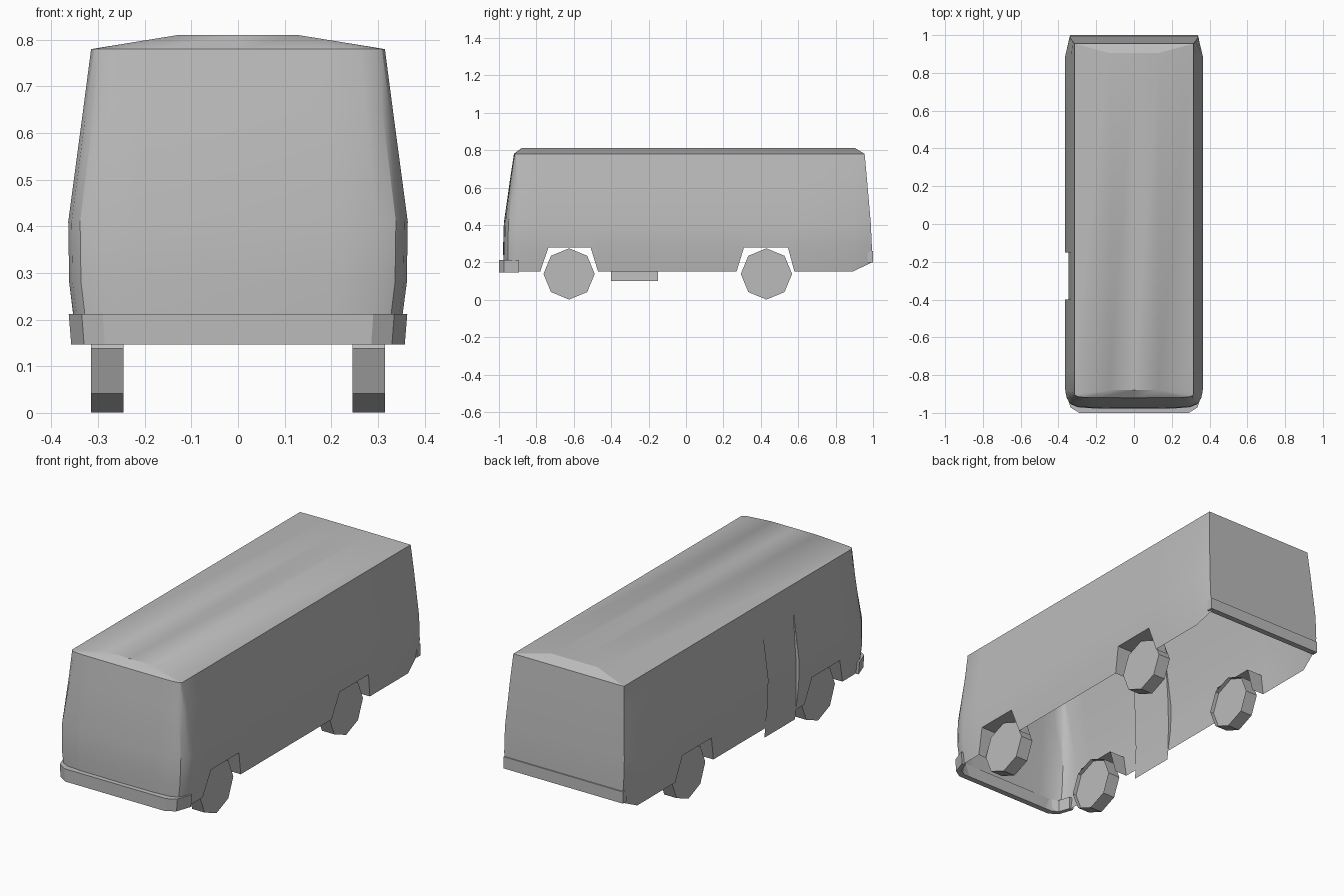
import bpy, bmesh, math

if "Cube" in bpy.data.objects:
    bpy.data.objects.remove(bpy.data.objects["Cube"])

paint = bpy.data.materials.new("plain_grey")
paint.diffuse_color = (0.5, 0.5, 0.5, 1)
paint.use_nodes = True
paint.node_tree.nodes["Principled BSDF"].inputs["Base Color"].default_value = paint.diffuse_color


def finish(name, bm, angle=30):
    bmesh.ops.remove_doubles(bm, verts=bm.verts, dist=1e-5)
    me = bpy.data.meshes.new(name)
    bm.to_mesh(me)
    bm.free()
    me.materials.append(paint)
    ob = bpy.data.objects.new(name, me)
    bpy.context.collection.objects.link(ob)
    bpy.ops.object.select_all(action='DESELECT')
    ob.select_set(True)
    bpy.context.view_layer.objects.active = ob
    if angle:
        bpy.ops.object.shade_smooth_by_angle(angle=math.radians(angle))
    return ob


def face(bm, pts, flip=False):
    vs = [bm.verts.new(p) for p in pts]
    bm.faces.new(vs[::-1] if flip else vs)


# Body levels: z, half width, rear half width, front y, rear y, corner depth
LEVELS = [
    (0.15, 0.345, 0.325, -0.975, 0.995, 1.0),
    (0.28, 0.362, 0.340, -0.978, 0.994, 1.0),
    (0.41, 0.364, 0.340, -0.974, 0.988, 1.0),
    (0.65, 0.332, 0.325, -0.940, 0.967, 0.55),
    (0.78, 0.315, 0.315, -0.920, 0.955, 0.2),
]
ARCHES = [(-0.78, -0.735, -0.51, -0.47), (0.27, 0.31, 0.545, 0.58)]
DOOR = (-0.40, -0.15)
STATIONS = [*ARCHES[0], *DOOR, *ARCHES[1], 0.89]
FRONT = [(0, 0), (0.6, 0.002), (0.82, 0.008), (0.93, 0.025), (0.98, 0.055), (1, 0.095)]


def outline(level):
    z, w, wr, yf, yb, c = level
    pts = [(w * f, yf + d * c, z) for f, d in FRONT]
    pts += [(w, y, z) for y in STATIONS]
    zr = 0.2 if z == 0.15 else z          # the tail sweeps up underneath
    return pts + [(wr, yb, zr), (0, yb, zr)]


# Body shell, open underneath
bm = bmesh.new()
rings = [outline(l) for l in LEVELS]
first = len(FRONT)
for s in (1, -1):
    side = lambda pts: [(s * x, y, z) for x, y, z in pts]
    for r in range(len(rings) - 1):
        lo, hi = rings[r], rings[r + 1]
        for i in range(len(lo) - 1):
            y0, y1 = lo[i][1], lo[i + 1][1]
            quad = [lo[i], lo[i + 1], hi[i + 1], hi[i]]
            on_side = first <= i < first + len(STATIONS) - 1
            if on_side and s < 0 and r < 3 and (y0, y1) == DOOR:
                continue
            if on_side and r == 0:
                if any((y0, y1) == a[1:3] for a in ARCHES):
                    continue
                if any((y0, y1) == a[:2] for a in ARCHES):
                    quad.pop(1)
                elif any((y0, y1) == a[2:] for a in ARCHES):
                    quad.pop(0)
            face(bm, side(quad), s < 0)
    # Crowned roof
    top = rings[-1]
    cf, cb = (0.13, -0.88, 0.81), (0.13, 0.905, 0.81)
    mf, mb = (0, -0.88, 0.81), (0, 0.905, 0.81)
    k = first - 1
    face(bm, side(top[k:-1] + [cb, cf]), s < 0)
    for i in range(1, k):
        face(bm, side([top[i], top[i + 1], cf]), s < 0)
    face(bm, side([top[0], top[1], cf, mf]), s < 0)
    face(bm, side([top[-2], top[-1], mb, cb]), s < 0)
    face(bm, side([mf, cf, cb, mb]), s < 0)
finish("body", bm)

# Wheel arch linings
bm = bmesh.new()
for s in (1, -1):
    for a, b, c, d in ARCHES:
        rim = [(0.345, a, 0.15), (0.362, b, 0.28), (0.362, c, 0.28), (0.345, d, 0.15)]
        for p, q in zip(rim, rim[1:]):
            face(bm, [(s * p[0], *p[1:]), (s * q[0], *q[1:]),
                      (s * 0.275, *q[1:]), (s * 0.275, *p[1:])], s < 0)
finish("arch_linings", bm, 0)

# Recessed door on the left, hanging below the sill: z, panel x, body x
ROWS = [(0.10, 0.341, 0.341), (0.15, 0.346, 0.345), (0.28, 0.347, 0.362),
        (0.41, 0.346, 0.364), (0.55, 0.337, 0.345), (0.65, 0.332, 0.332)]
bm = bmesh.new()
f, b = DOOR
for (z0, d0, w0), (z1, d1, w1) in zip(ROWS, ROWS[1:]):
    face(bm, [(-d0, b, z0), (-d0, f, z0), (-d1, f, z1), (-d1, b, z1)])
    if z0 > 0.12:
        face(bm, [(-w0, f, z0), (-w1, f, z1), (-d1, f, z1), (-d0, f, z0)])
        face(bm, [(-d0, b, z0), (-d1, b, z1), (-w1, b, z1), (-w0, b, z0)])
finish("side_door", bm)

# Front bumper, a wrapped band
bm = bmesh.new()
half_out = [(0.29, -1.0), (0.335, -0.972), (0.363, -0.893)]
half_in = [(0.28, -0.97), (0.315, -0.95), (0.335, -0.893)]
loop = lambda h: [(-x, y) for x, y in h[::-1]] + h
out, inn = loop(half_out), loop(half_in)
for i in range(len(out) - 1):
    corners = []
    for j in (i, i + 1):
        (ox, oy), (ix, iy) = out[j], inn[j]
        corners.append([(ox * 0.985, oy, 0.147), (ox, oy, 0.212),
                        (ix, iy, 0.212), (ix, iy, 0.147)])
    p, q = corners
    for k in range(4):
        n = (k + 1) % 4
        face(bm, [p[k], q[k], q[n], p[n]])
    if i == 0:
        face(bm, p)
    if i == len(out) - 2:
        face(bm, q, True)
finish("front_bumper", bm, 0)

# Rear bumper strip
bm = bmesh.new()
bmesh.ops.create_cube(bm, size=1)
for v in bm.verts:
    v.co.x *= 0.68
    v.co.y = 0.985 + v.co.y * 0.03
    v.co.z = 0.23 + v.co.z * 0.06
finish("rear_bumper", bm, 0)

# Eight-sided wheels with a shallow recess on the inner side
R, ZC = 0.137, 0.138
for label, yc in (("front", -0.625), ("rear", 0.43)):
    for hand, s in (("right", 1), ("left", -1)):
        bm = bmesh.new()
        ring = lambda x, r: [(s * x, yc + r * math.cos(k * math.pi / 4),
                              ZC + r * math.sin(k * math.pi / 4)) for k in range(8)]
        loops = [ring(0.315, R), ring(0.245, R), ring(0.265, R * 0.99)]
        face(bm, loops[0], s < 0)
        face(bm, loops[2][::-1], s < 0)
        for a, c in zip(loops, loops[1:]):
            for k in range(8):
                n = (k + 1) % 8
                face(bm, [a[k], c[k], c[n], a[n]], s < 0)
        finish(f"{label}_{hand}_wheel", bm, 0)
